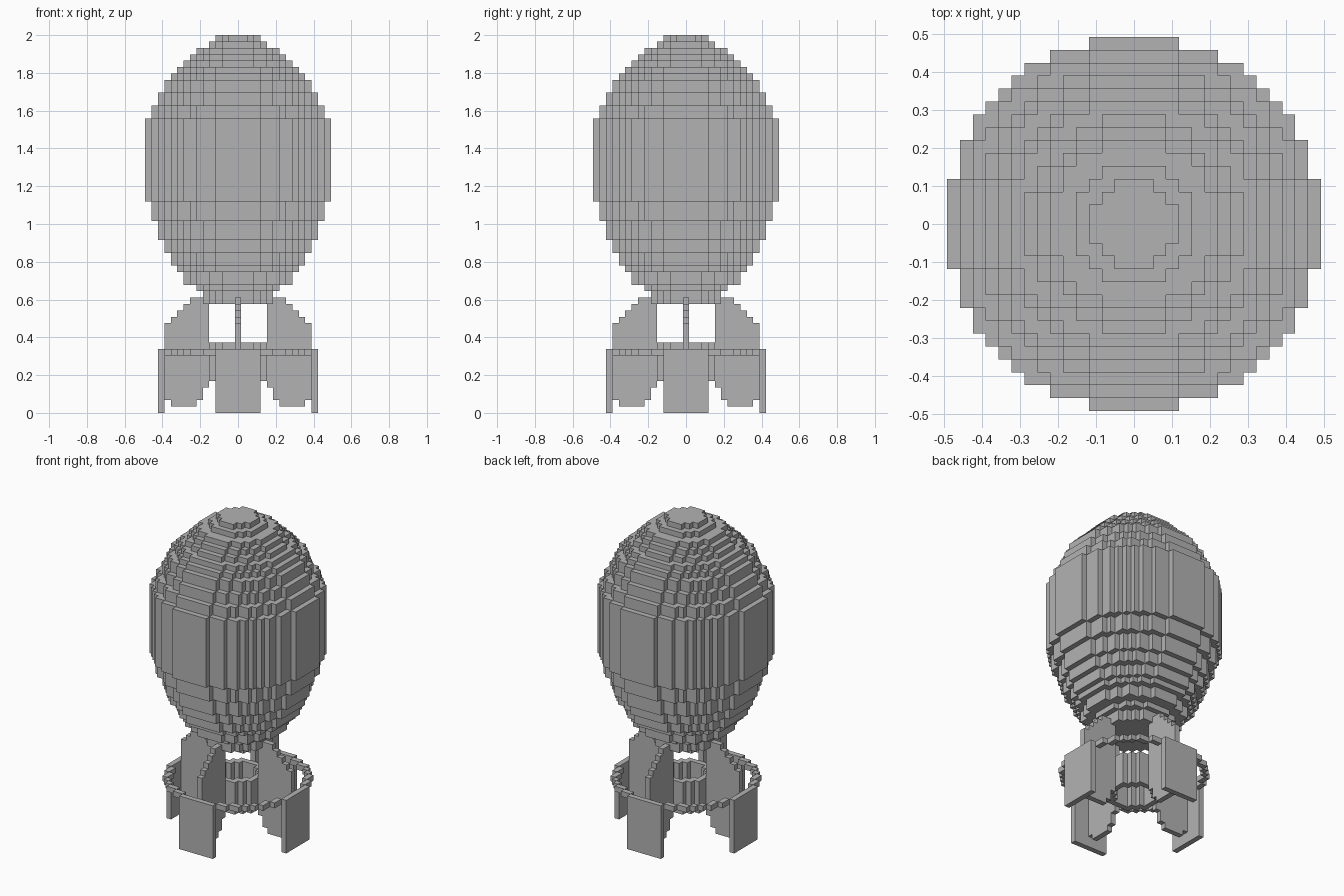
import bpy, bmesh, math
from mathutils import Matrix, Vector

cube = bpy.data.objects.get("Cube")
if cube:
    bpy.data.objects.remove(cube, do_unlink=True)

V = 2 / 59  # size of one block

grey = bpy.data.materials.new("plain_grey")
grey.use_nodes = True
grey.diffuse_color = (0.45, 0.45, 0.45, 1)
grey.node_tree.nodes["Principled BSDF"].inputs["Base Color"].default_value = (0.45, 0.45, 0.45, 1)


def disc(radius):
    """Block cells inside a circle."""
    n = math.ceil(radius)
    span = range(-n, n + 1)
    return {(i, j) for i in span for j in span if i * i + j * j <= radius * radius}


def extrude_cells(bm, cells, low, high):
    """Extrude a set of unit cells along z into a closed stepped prism."""
    def quad(points):
        bm.faces.new([bm.verts.new(p) for p in points])

    for i, j in cells:
        c = [(i - .5, j - .5), (i + .5, j - .5), (i + .5, j + .5), (i - .5, j + .5)]
        quad([(x, y, high) for x, y in c])
        quad([(x, y, low) for x, y in reversed(c)])
        for k, step in enumerate(((0, -1), (1, 0), (0, 1), (-1, 0))):
            if (i + step[0], j + step[1]) not in cells:
                a, b = c[k], c[(k + 1) % 4]
                quad([(*a, low), (*b, low), (*b, high), (*a, high)])


def finish(name, bm, matrix=Matrix()):
    """Merge flat areas, scale to block size and make the object."""
    bmesh.ops.remove_doubles(bm, verts=bm.verts[:], dist=0.001)
    bmesh.ops.dissolve_limit(bm, angle_limit=0.01, verts=bm.verts[:], edges=bm.edges[:])
    bm.transform(Matrix.Scale(V, 4) @ matrix)
    mesh = bpy.data.meshes.new(name)
    bm.to_mesh(mesh)
    bm.free()
    mesh.materials.append(grey)
    obj = bpy.data.objects.new(name, mesh)
    bpy.context.collection.objects.link(obj)
    return obj


def prism(name, cells, low, high, matrix=Matrix()):
    bm = bmesh.new()
    extrude_cells(bm, cells, low, high)
    return finish(name, bm, matrix)


# Egg-shaped hull: (radius, layer count) from the neck upward
hull = [(5.5, 2), (6.5, 1), (8.5, 2), (9.5, 1), (10.5, 2), (11.5, 2), (12.5, 3),
        (13.5, 3), (14.5, 13), (13.5, 2), (12.5, 2), (11.5, 2), (10.5, 1),
        (9.5, 1), (8.5, 1), (7.5, 1), (6.5, 1), (4.5, 1), (3.5, 1)]
level = 17
for number, (radius, count) in enumerate(hull):
    prism(f"hull_tier_{number + 1}", disc(radius), level, level + count)
    level += count

# Exhaust nozzle and the ring that joins the legs
prism("nozzle", disc(4.5) - disc(3.5), 5, 11)
prism("leg_ring", disc(12.5) - disc(11.5), 9, 10)

# Fin columns: distance from the axis -> (bottom, top)
fin = {5: (4, 17), 6: (2, 18), 7: (1, 18), 8: (1, 17), 9: (1, 16), 10: (1, 15), 11: (2, 14)}
fin_cells = {(i, k) for i, (low, high) in fin.items() for k in range(low, high)}
upright = Matrix.Translation((0, 0, .5)) @ Matrix.Rotation(math.pi / 2, 4, 'X')
foot_cells = {(12, j) for j in range(-3, 4)}

# Four fins, each with a flat foot plate
for n, side in enumerate(("left", "back", "right", "front")):
    turn = Matrix.Rotation(n * math.pi / 2, 4, 'Z')
    prism(f"{side}_fin", fin_cells, -.5, .5, turn @ upright)
    prism(f"{side}_foot_plate", foot_cells, 0, 9, turn)
